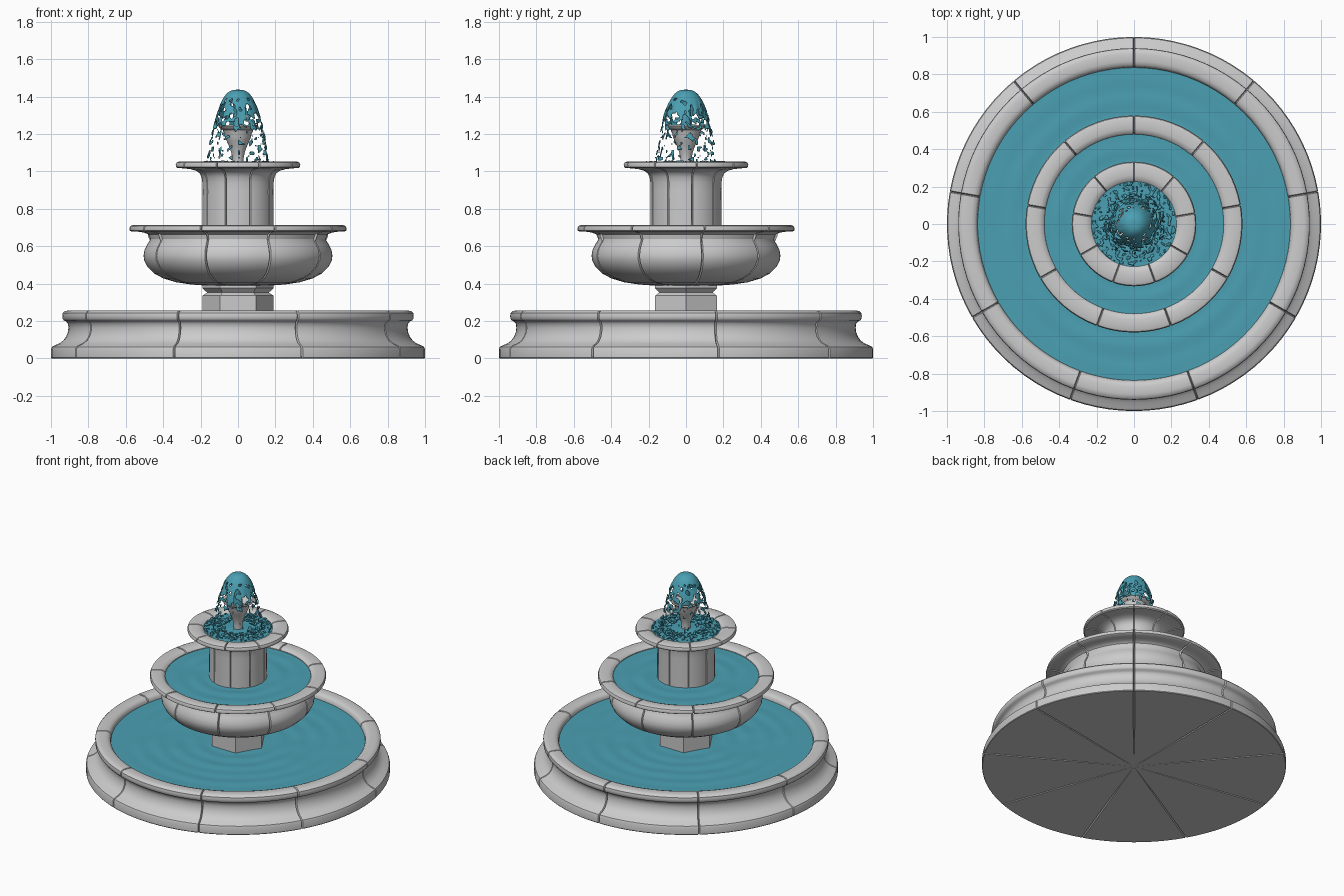
import bpy, bmesh, math
from mathutils import Vector, noise

if "Cube" in bpy.data.objects:
    bpy.data.objects.remove(bpy.data.objects["Cube"])

TAU = 2 * math.pi
BLOCKS = 9

water_mat = bpy.data.materials.new("water")
water_mat.diffuse_color = (0.07, 0.35, 0.45, 1)
water_mat.use_nodes = True
water_mat.node_tree.nodes["Principled BSDF"].inputs["Base Color"].default_value = water_mat.diffuse_color


def finish(name, bm, mat=None, angle=35):
    bmesh.ops.remove_doubles(bm, verts=bm.verts, dist=1e-5)
    bmesh.ops.recalc_face_normals(bm, faces=bm.faces)
    me = bpy.data.meshes.new(name)
    bm.to_mesh(me)
    bm.free()
    ob = bpy.data.objects.new(name, me)
    bpy.context.collection.objects.link(ob)
    if mat:
        me.materials.append(mat)
    if angle:
        bpy.ops.object.select_all(action='DESELECT')
        ob.select_set(True)
        bpy.context.view_layer.objects.active = ob
        bpy.ops.object.shade_smooth_by_angle(angle=math.radians(angle))
    return ob


def skin(bm, cols):
    for i, a in enumerate(cols):
        b = cols[(i + 1) % len(cols)]
        for j in range(len(a) - 1):
            bm.faces.new((a[j], b[j], b[j + 1], a[j + 1]))


def lathe(name, prof, sides, mat=None, angle=35):
    bm = bmesh.new()
    skin(bm, [[bm.verts.new((r * math.cos(TAU * i / sides), r * math.sin(TAU * i / sides), z))
               for r, z in prof] for i in range(sides)])
    return finish(name, bm, mat, angle)


def stone_ring(name, prof, steps=8, half=0.005, depth=0.012):
    """Revolve a profile into nine blocks parted by sunken joints."""
    bm = bmesh.new()
    sunk = []
    for i, (r, z) in enumerate(prof):
        p, q = Vector(prof[max(i - 1, 0)]), Vector(prof[min(i + 1, len(prof) - 1)])
        t = (q - p).normalized()
        k = depth if r > 0 else 0
        sunk.append((r - k * t.y, z + k * t.x))
    cols = []
    for b in range(BLOCKS):
        a0 = math.pi / 2 + TAU * b / BLOCKS
        cols.append([bm.verts.new((r * math.cos(a0), r * math.sin(a0), z)) for r, z in sunk])
        for s in range(steps + 1):
            col = []
            for r, z in prof:
                w = min(half / max(r, 1e-3), 0.2)
                a = a0 + w + (TAU / BLOCKS - 2 * w) * s / steps
                col.append(bm.verts.new((r * math.cos(a), r * math.sin(a), z)))
            cols.append(col)
    skin(bm, cols)
    return finish(name, bm)


def water_sheet(name, point, rows, sides, keep=None, thick=0):
    """Round sheet of water; keep() tears it into strands and drops."""
    bm = bmesh.new()
    skin(bm, [[bm.verts.new(point(j / rows, TAU * i / sides)) for j in range(rows + 1)]
              for i in range(sides)])
    if keep:
        gone = [f for i, f in enumerate(bm.faces)
                if not keep(f.calc_center_median(), (i % rows + 0.5) / rows)]
        bmesh.ops.delete(bm, geom=gone, context='FACES')
    ob = finish(name, bm, water_mat, 60)
    if thick:
        m = ob.modifiers.new("thickness", 'SOLIDIFY')
        m.thickness, m.offset = thick, 0
        m = ob.modifiers.new("round", 'SUBSURF')
        m.levels = m.render_levels = 1
    return ob


def pool(name, radius, z, amp=0.004):
    def point(u, a):
        r = radius * u
        x, y = r * math.cos(a), r * math.sin(a)
        ripple = 0.5 * math.sin(r * 50) + noise.noise((x * 7, y * 7, z))
        return x, y, z + amp * ripple * (1 - u ** 6)
    return water_sheet(name, point, 40, 72)


# Large ground basin
stone_ring("lower_basin", [
    (0, 0), (0.5, 0), (0.997, 0), (1.0, 0.004), (1.0, 0.05), (0.995, 0.062), (0.98, 0.07),
    (0.955, 0.08), (0.935, 0.095), (0.92, 0.115), (0.91, 0.14), (0.907, 0.165), (0.91, 0.185),
    (0.92, 0.198), (0.932, 0.203), (0.939, 0.212), (0.94, 0.228), (0.938, 0.242),
    (0.928, 0.252), (0.91, 0.256), (0.87, 0.256), (0.85, 0.25), (0.84, 0.238),
    (0.836, 0.22), (0.836, 0.15), (0, 0.15)], steps=10)
pool("lower_water", 0.838, 0.218)

# Hexagonal pedestal
lathe("pedestal", [(0, 0.15), (0.19, 0.15), (0.19, 0.335), (0.165, 0.352), (0.19, 0.375),
                   (0.19, 0.41), (0, 0.41)], 6, angle=0)

# Middle bowl
stone_ring("middle_bowl", [
    (0, 0.39), (0.18, 0.39), (0.25, 0.395), (0.33, 0.407), (0.4, 0.428), (0.45, 0.455),
    (0.485, 0.49), (0.502, 0.525), (0.505, 0.55), (0.5, 0.58), (0.485, 0.61), (0.471, 0.632),
    (0.469, 0.648), (0.478, 0.662), (0.5, 0.672), (0.53, 0.677), (0.57, 0.678), (0.579, 0.684),
    (0.58, 0.698), (0.575, 0.708), (0.56, 0.713), (0.51, 0.713), (0.49, 0.707),
    (0.48, 0.695), (0.478, 0.66), (0.44, 0.56), (0, 0.5)])
pool("middle_water", 0.481, 0.69)

# Column flaring into the top bowl
stone_ring("column_and_top_bowl", [
    (0, 0.52), (0.188, 0.52), (0.19, 0.7), (0.189, 0.9), (0.19, 0.94), (0.195, 0.97),
    (0.206, 0.99), (0.225, 1.004), (0.255, 1.012), (0.29, 1.016), (0.325, 1.018), (0.332, 1.024),
    (0.333, 1.036), (0.328, 1.047), (0.315, 1.053), (0.26, 1.053), (0.24, 1.048),
    (0.228, 1.038), (0.224, 1.02), (0, 1.01)], half=0.004, depth=0.01)
pool("top_water", 0.228, 1.04, 0.003)

# Spout cup
lathe("spout", [
    (0, 1.02), (0.03, 1.02), (0.03, 1.07), (0.036, 1.1), (0.048, 1.135), (0.062, 1.165),
    (0.07, 1.185), (0.073, 1.2), (0.082, 1.222), (0.1, 1.233), (0.104, 1.24), (0.1, 1.247),
    (0.085, 1.243), (0.07, 1.225), (0.05, 1.2), (0, 1.19)], 24)

# Rising jet
lathe("water_jet", [(0, 1.19), (0.033, 1.2), (0.027, 1.26), (0.025, 1.33), (0.03, 1.38),
                    (0.045, 1.41), (0, 1.42)], 20, water_mat, 60)


# Falling dome that breaks into strands and drops
def spray_point(u, a):
    r = 0.165 * u ** 0.5
    z = 1.434 - 0.385 * u ** 1.4
    r *= 1 + 0.12 * u * noise.noise((math.cos(a) * 6, math.sin(a) * 6, z * 8))
    return r * math.cos(a), r * math.sin(a), z


def spray_keep(p, u):
    return u < 0.2 or noise.noise((p.x * 48, p.y * 48, p.z * 36)) > -0.4 + 0.7 * min(1, (u - 0.2) * 1.8)


water_sheet("falling_water", spray_point, 56, 96, spray_keep, 0.006)


# Broken splash where the spray lands
def splash_point(u, a):
    r = 0.095 + 0.13 * u
    x, y = r * math.cos(a), r * math.sin(a)
    return x, y, 1.047 + 0.012 * noise.noise((x * 40, y * 40, 3))


water_sheet("splash", splash_point, 18, 120,
            lambda p, u: noise.noise((p.x * 50, p.y * 50, 7)) > 0.02 + 0.1 * u, 0.007)
